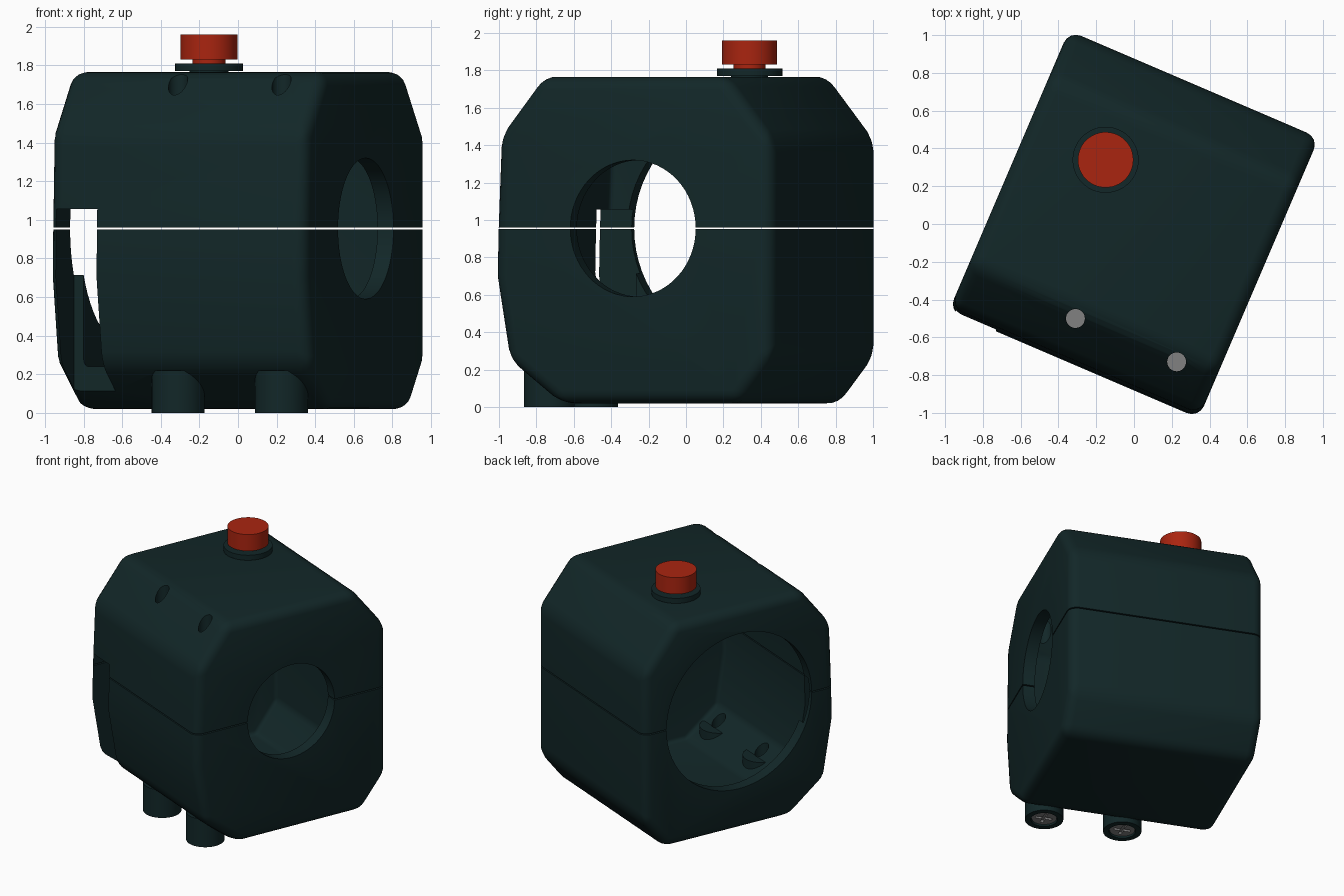
import bpy, bmesh, math
from mathutils import Matrix

TURN = math.radians(-23.2)   # whole assembly is turned about z

if "Cube" in bpy.data.objects:
    bpy.data.objects.remove(bpy.data.objects["Cube"], do_unlink=True)


def material(name, rgb):
    m = bpy.data.materials.new(name)
    m.use_nodes = True
    m.diffuse_color = (*rgb, 1)
    b = m.node_tree.nodes["Principled BSDF"]
    b.inputs["Base Color"].default_value = (*rgb, 1)
    b.inputs["Roughness"].default_value = 0.6
    return m


DARK = material("dark_teal", (0.006, 0.020, 0.021))
RED = material("button_red", (0.40, 0.018, 0.005))
GREY = material("screw_grey", (0.22, 0.22, 0.22))


def finish(name, bm, mat):
    bmesh.ops.recalc_face_normals(bm, faces=bm.faces)
    me = bpy.data.meshes.new(name)
    bm.to_mesh(me)
    bm.free()
    me.materials.append(mat)
    ob = bpy.data.objects.new(name, me)
    ob.rotation_euler.z = TURN
    bpy.context.collection.objects.link(ob)
    return ob


def prism(name, profile, u0, u1, mat, round_by):
    """Extrude a (depth, height) profile across the width and round its edges."""
    bm = bmesh.new()
    face = bm.faces.new([bm.verts.new((u0, v, z)) for v, z in profile])
    out = bmesh.ops.extrude_face_region(bm, geom=[face])
    verts = [g for g in out["geom"] if isinstance(g, bmesh.types.BMVert)]
    bmesh.ops.translate(bm, verts=verts, vec=(u1 - u0, 0, 0))
    bmesh.ops.recalc_face_normals(bm, faces=bm.faces)
    edges = [e for e in bm.edges if e.calc_face_angle(0) > 0.3]
    bmesh.ops.bevel(bm, geom=edges, offset=round_by, segments=4, profile=0.5,
                    affect='EDGES', clamp_overlap=True)
    return finish(name, bm, mat)


def cylinder(name, u, v, z0, z1, r, mat, axis='Z', sides=48):
    bm = bmesh.new()
    bmesh.ops.create_cone(bm, cap_ends=True, segments=sides, radius1=r, radius2=r, depth=z1 - z0)
    mid = (z0 + z1) / 2
    if axis == 'X':       # u is then the depth, v the height
        bm.transform(Matrix.Translation((mid, u, v)) @ Matrix.Rotation(math.pi / 2, 4, 'Y'))
    else:
        bm.transform(Matrix.Translation((u, v, mid)))
    return finish(name, bm, mat)


def box(name, lo, hi, mat):
    bm = bmesh.new()
    bmesh.ops.create_cube(bm, size=1)
    size = [b - a for a, b in zip(lo, hi)]
    mid = [(a + b) / 2 for a, b in zip(lo, hi)]
    bm.transform(Matrix.Translation(mid) @ Matrix.Diagonal((*size, 1)))
    return finish(name, bm, mat)


def cut(ob, cutter, op='DIFFERENCE'):
    bpy.context.view_layer.update()
    mod = ob.modifiers.new("cut", 'BOOLEAN')
    mod.operation, mod.object, mod.solver = op, cutter, 'EXACT'
    bpy.context.view_layer.objects.active = ob
    bpy.ops.object.modifier_apply(modifier=mod.name)
    bpy.data.objects.remove(cutter, do_unlink=True)


# Housing shell: chamfered profile with a slightly bulging front
outer = [(-0.44, 0.02), (-0.735, 0.25), (-0.81, 0.70), (-0.805, 0.95), (-0.785, 1.45),
         (-0.54, 1.765), (0.54, 1.765), (0.805, 1.43), (0.805, 0.27), (0.61, 0.02)]
inner = [(v * 0.89, (z - 0.89) * 0.9 + 0.89) for v, z in outer]
shell = prism("housing", outer, -0.72, 0.72, DARK, 0.07)

# Bosses under the front, joined to the shell
BOSSES = (-0.088, 0.495)
BOSS_V = -0.582
cut(shell, prism("cavity", inner, -0.63, 0.63, DARK, 0.03))
for u in BOSSES:
    cut(shell, cylinder("boss", u, BOSS_V, 0.0, 0.22, 0.137, DARK), 'UNION')

# Bar openings, cable slot and screw holes
cut(shell, cylinder("small_opening", 0, 0.955, 0.4, 0.9, 0.365, DARK, 'X', 64))
cut(shell, cylinder("large_opening", 0, 0.955, -0.9, -0.4, 0.61, DARK, 'X', 64))
cut(shell, box("slot", (-0.685, -1.0, 0.10), (-0.45, -0.56, 1.055), DARK))
for u in BOSSES:
    cut(shell, cylinder("screw_bore", u, BOSS_V, -0.1, 2.0, 0.05, DARK, sides=32))
    cut(shell, cylinder("head_recess", u, BOSS_V, -0.1, 0.06, 0.095, DARK, sides=32))

# Parting gap between the upper and lower halves
cut(shell, box("gap", (-1, -1, 0.951), (1, 1, 0.96), DARK))

# Screws with crossed drive slots
parts = [shell]
for side, u in zip(("right", "left"), BOSSES):
    screw = cylinder("screw_" + side, u, BOSS_V, 0.012, 0.07, 0.09, GREY, sides=32)
    for a, b in ((0.06, 0.012), (0.012, 0.06)):
        cut(screw, box("drive", (u - a, BOSS_V - b, -0.1), (u + a, BOSS_V + b, 0.03), GREY))
    parts.append(screw)

# Push button on its collar
BU, BV = -0.272, 0.253
parts += [
    cylinder("collar_neck", BU, BV, 1.70, 1.78, 0.10, DARK),
    cylinder("button_collar", BU, BV, 1.77, 1.81, 0.175, DARK),
    cylinder("button_stem", BU, BV, 1.79, 1.84, 0.085, RED),
    cylinder("button_cap", BU, BV, 1.83, 1.96, 0.147, RED),
]

# Smooth shading with crisp edges
bpy.ops.object.select_all(action='DESELECT')
for ob in parts:
    ob.select_set(True)
bpy.context.view_layer.objects.active = shell
bpy.ops.object.shade_smooth_by_angle(angle=math.radians(30))
